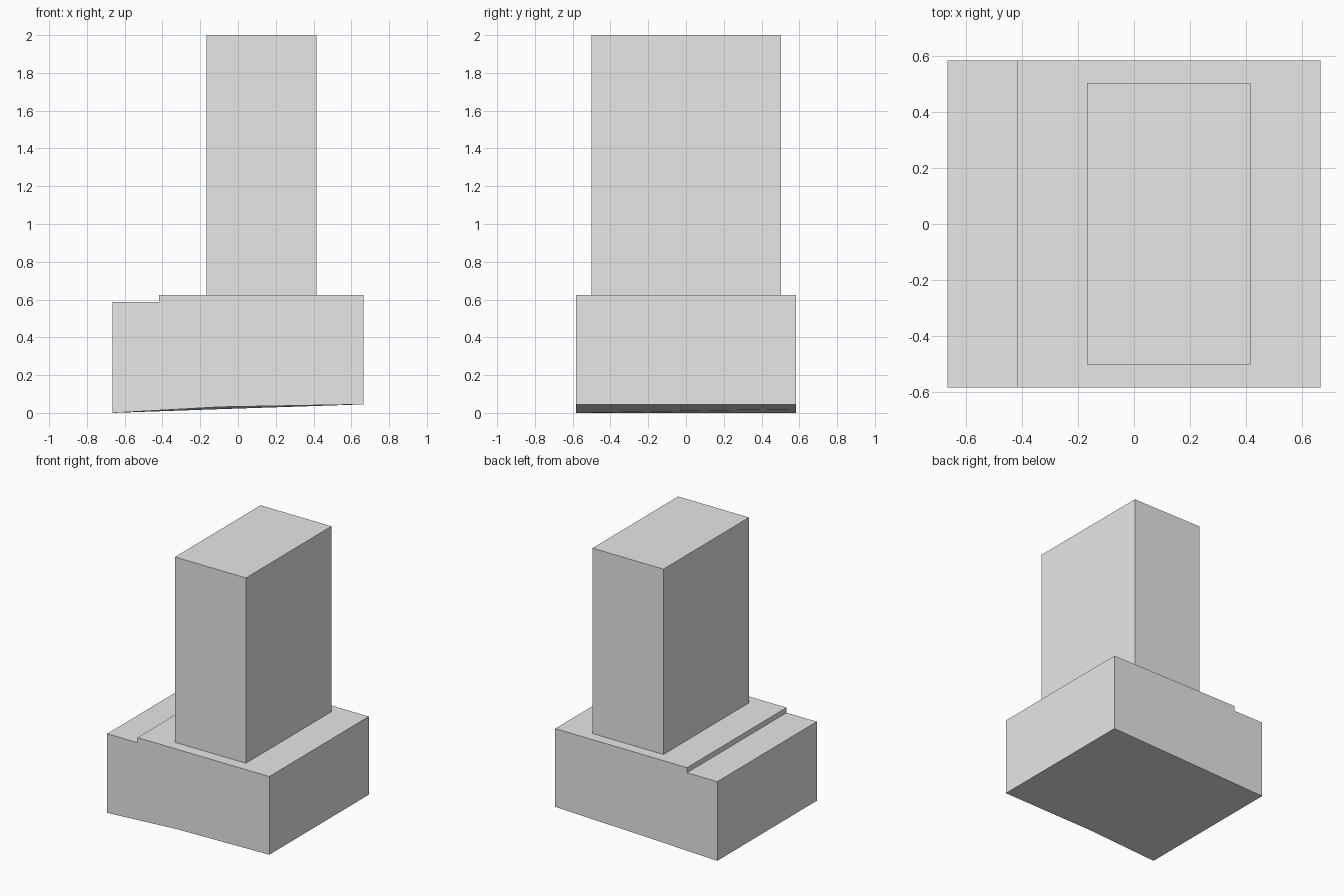
import bpy
import bmesh

cube = bpy.data.objects.get("Cube")
if cube:
    bpy.data.objects.remove(cube, do_unlink=True)

grey = bpy.data.materials.new("plain_grey")
grey.use_nodes = True
colour = (0.8, 0.8, 0.8, 1)
grey.diffuse_color = colour
grey.node_tree.nodes["Principled BSDF"].inputs["Base Color"].default_value = colour


def extrude_profile(name, profile, y0, y1):
    """Solid made by sweeping an x-z outline along y."""
    bm = bmesh.new()
    face = bm.faces.new([bm.verts.new((x, y0, z)) for x, z in profile])
    swept = bmesh.ops.extrude_face_region(bm, geom=[face])["geom"]
    moved = [v for v in swept if isinstance(v, bmesh.types.BMVert)]
    bmesh.ops.translate(bm, verts=moved, vec=(0, y1 - y0, 0))
    bmesh.ops.recalc_face_normals(bm, faces=bm.faces)
    mesh = bpy.data.meshes.new(name)
    bm.to_mesh(mesh)
    bm.free()
    mesh.materials.append(grey)
    obj = bpy.data.objects.new(name, mesh)
    bpy.context.collection.objects.link(obj)
    return obj


# Stepped base with a gently sloping underside
HALF_X, HALF_Y, TOP, LEDGE = 0.665, 0.583, 0.625, 0.587
base = extrude_profile("base", [
    (-HALF_X, 0), (-0.09, 0.02), (HALF_X, 0.045), (HALF_X, TOP),
    (-0.417, TOP), (-0.417, LEDGE), (-HALF_X, LEDGE)], -HALF_Y, HALF_Y)

# Slight lift in the middle of the front lower edge
for v in base.data.vertices:
    if v.co.y < 0 and abs(v.co.x + 0.09) < 0.01:
        v.co.z += 0.012

# Tall block standing on the base
extrude_profile("tower", [
    (-0.167, TOP), (0.415, TOP), (0.415, 2), (-0.167, 2)], -0.5, 0.503)
